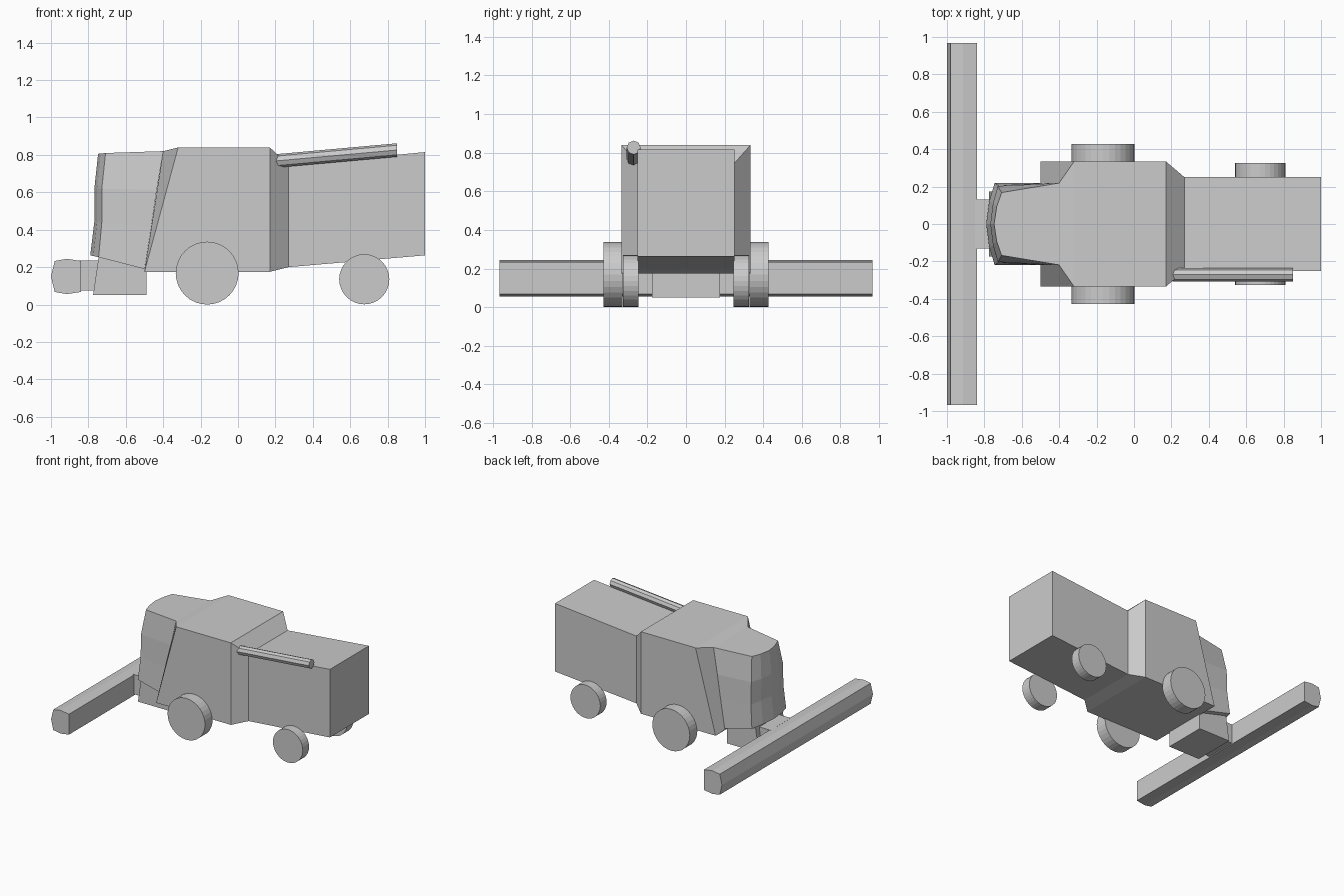
import bpy, bmesh, math
from mathutils import Vector

if "Cube" in bpy.data.objects:
    bpy.data.objects.remove(bpy.data.objects["Cube"])


def mesh_object(name, bm):
    bmesh.ops.recalc_face_normals(bm, faces=bm.faces)
    me = bpy.data.meshes.new(name)
    bm.to_mesh(me)
    bm.free()
    ob = bpy.data.objects.new(name, me)
    bpy.context.collection.objects.link(ob)
    return ob


def loft(name, rings):
    """Skin a row of equal-length closed rings and cap both ends."""
    bm = bmesh.new()
    rows = [[bm.verts.new(p) for p in r] for r in rings]
    n = len(rows[0])
    for a, b in zip(rows, rows[1:]):
        for i in range(n):
            j = (i + 1) % n
            bm.faces.new((a[i], a[j], b[j], b[i]))
    bm.faces.new(rows[0])
    bm.faces.new(rows[-1])
    return mesh_object(name, bm)


def extrude_y(name, profile, y0, y1):
    return loft(name, [[(x, y, z) for x, z in profile] for y in (y0, y1)])


def circle(x, z, r, n):
    return [(x + r * math.cos(math.tau * i / n), z + r * math.sin(math.tau * i / n))
            for i in range(n)]


# Main body: sections as (bottom x, bottom z, top x, top z, half width)
sections = [(-0.50, 0.19, -0.40, 0.82, 0.22), (-0.50, 0.175, -0.32, 0.84, 0.335),
            (0.17, 0.175, 0.17, 0.84, 0.335), (0.27, 0.20, 0.27, 0.745, 0.25),
            (1.0, 0.263, 1.0, 0.815, 0.25)]
loft("body", [[(bx, -w, bz), (bx, w, bz), (tx, w, tz), (tx, -w, tz)]
              for bx, bz, tx, tz, w in sections])

# Cab: levels as (back x, back z, corner x, corner z, half width, bow, front rise)
levels = [(-0.50, 0.19, -0.745, 0.253, 0.22, 0.045, 0.010),
          (-0.465, 0.41, -0.728, 0.44, 0.208, 0.04, 0.004),
          (-0.435, 0.61, -0.728, 0.62, 0.203, 0.04, 0.0),
          (-0.40, 0.82, -0.708, 0.81, 0.168, 0.04, -0.004)]
bows = [(-1, 0), (-0.55, 0.65), (0, 1), (0.55, 0.65), (1, 0)]
rings = []
for bx, bz, cx, cz, w, bow, rise in levels:
    front = [(cx - bow * k, w * t, cz + rise * k) for t, k in bows]
    rings.append([(bx, -0.219, bz)] + front + [(bx, 0.219, bz)])
loft("cab", rings)

# Feeder housing, neck and wide cutting header
extrude_y("feeder_housing", [(-0.775, 0.05), (-0.49, 0.05), (-0.49, 0.19), (-0.745, 0.255)],
          -0.175, 0.175)
extrude_y("header_neck", [(-0.85, 0.075), (-0.74, 0.075), (-0.74, 0.235), (-0.85, 0.235)],
          -0.13, 0.13)
extrude_y("header", [(-1.0, 0.15), (-0.98, 0.233), (-0.915, 0.244), (-0.84, 0.233),
                     (-0.84, 0.067), (-0.915, 0.056), (-0.98, 0.067)], -0.967, 0.967)

# Wheels, one pair per axle
for side, s in (("left", 1), ("right", -1)):
    extrude_y("front_wheel_" + side, circle(-0.165, 0.168, 0.168, 32), s * 0.33, s * 0.427)
    extrude_y("rear_wheel_" + side, circle(0.675, 0.135, 0.134, 32), s * 0.245, s * 0.325)

# Unloading auger tube folded along the rear
loft("unloading_auger", [[(x, -0.271 + a, z + b) for a, b in circle(0, 0, 0.036, 8)]
                         for x, z in ((0.205, 0.768), (0.85, 0.826))])
